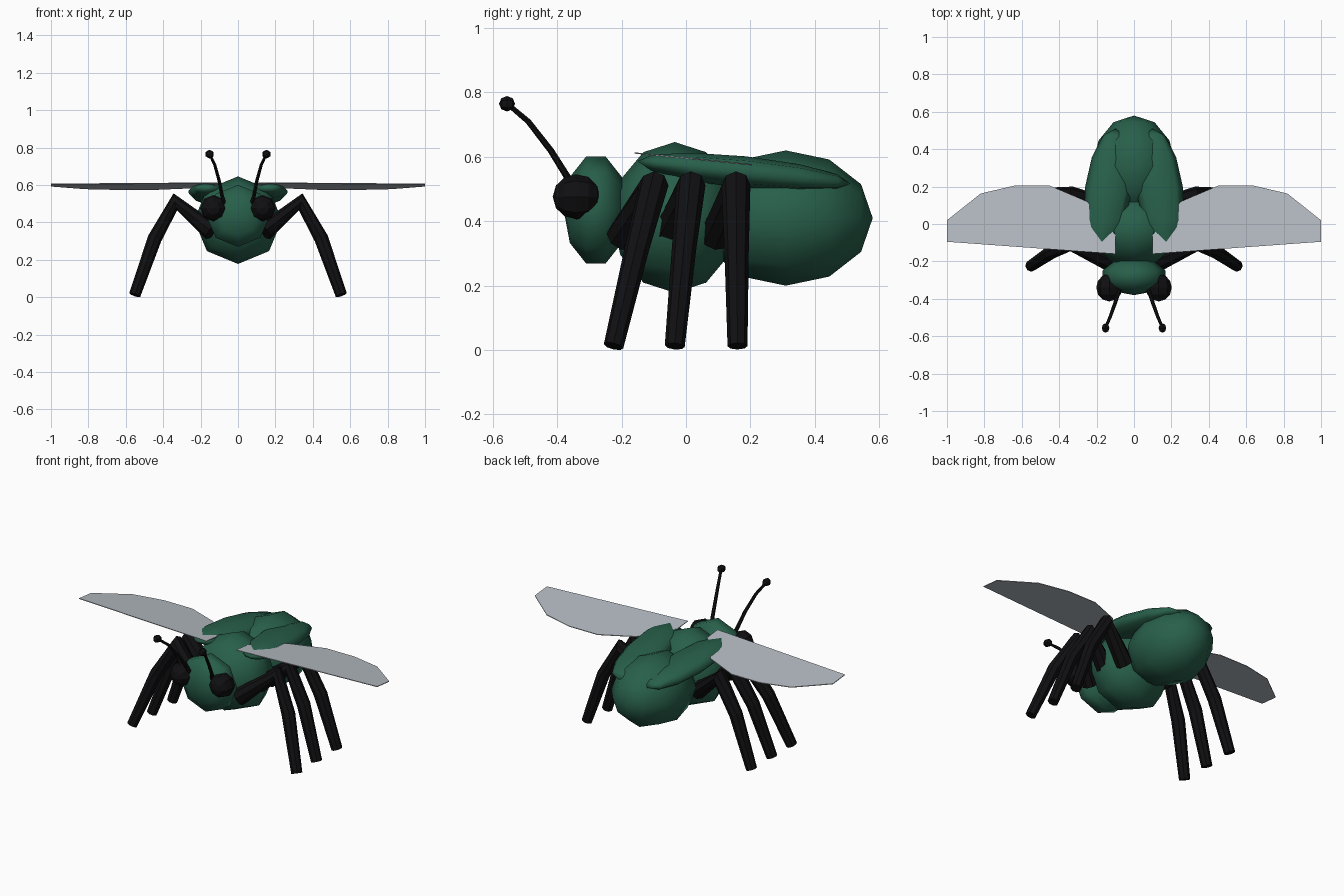
import bpy, bmesh, math
from mathutils import Vector, Matrix, Euler

if "Cube" in bpy.data.objects:
    bpy.data.objects.remove(bpy.data.objects["Cube"])


def material(name, rgb):
    m = bpy.data.materials.new(name)
    m.diffuse_color = (*rgb, 1.0)
    m.use_nodes = True
    m.node_tree.nodes["Principled BSDF"].inputs["Base Color"].default_value = m.diffuse_color
    return m


GREEN = material("shell green", (0.021, 0.115, 0.070))
BLACK = material("glossy black", (0.005, 0.005, 0.006))
GREY = material("wing grey", (0.47, 0.51, 0.55))


def finish(bm, name, mat, smooth=True):
    bmesh.ops.recalc_face_normals(bm, faces=bm.faces)
    me = bpy.data.meshes.new(name)
    bm.to_mesh(me)
    bm.free()
    me.materials.append(mat)
    for p in me.polygons:
        p.use_smooth = smooth
    ob = bpy.data.objects.new(name, me)
    bpy.context.collection.objects.link(ob)
    return ob


def ellipsoid(name, mat, centre, radii, segs=8, rings=6, rot=(0, 0, 0), smooth=True):
    """Low-poly ellipsoid with its poles on the y axis."""
    bm = bmesh.new()
    bmesh.ops.create_uvsphere(bm, u_segments=segs, v_segments=rings, radius=1)
    bm.transform(Matrix.Translation(centre) @ Euler(rot).to_matrix().to_4x4()
                 @ Matrix.Diagonal((*radii, 1)) @ Matrix.Rotation(math.pi / 2, 4, 'X'))
    return finish(bm, name, mat, smooth)


def tube(name, mat, points, radii, sides=8):
    """Tapered tube along a path, closed at both ends."""
    pts = [Vector(p) for p in points]
    bm = bmesh.new()
    loops = []
    for i, p in enumerate(pts):
        t_in = (p - pts[i - 1]).normalized() if i else Vector()
        t_out = (pts[i + 1] - p).normalized() if i < len(pts) - 1 else Vector()
        t = (t_in + t_out).normalized()
        u = Vector((0, 1, 0)) - t * t.y
        u.normalize()
        v = t.cross(u)
        loops.append([bm.verts.new(p + radii[i] * (u * math.cos(a) + v * math.sin(a)))
                      for a in (2 * math.pi * k / sides for k in range(sides))])
    for a, b in zip(loops, loops[1:]):
        for k in range(sides):
            j = (k + 1) % sides
            bm.faces.new((a[k], a[j], b[j], b[k]))
    bm.faces.new(loops[0])
    bm.faces.new(loops[-1])
    return finish(bm, name, mat, smooth=False)


# Body segments
ellipsoid("abdomen", GREEN, (0, 0.31, 0.41), (0.22, 0.27, 0.21))
ellipsoid("thorax", GREEN, (0, -0.035, 0.412), (0.235, 0.195, 0.234))
ellipsoid("head", GREEN, (0, -0.28, 0.435), (0.178, 0.1, 0.174), rings=5)

# hip y, knee y, foot y for each leg pair
LEGS = {"front": (-0.20, -0.10, -0.225),
        "middle": (-0.06, 0.015, -0.035),
        "rear": (0.09, 0.155, 0.16)}

for side, s in (("left", -1), ("right", 1)):
    # Eyes
    ellipsoid(f"eye_{side}", BLACK, (s * 0.132, -0.34, 0.476), (0.07, 0.074, 0.07), smooth=False)

    # Antennae with round tips
    tube(f"antenna_{side}", BLACK,
         [(s * 0.065, -0.34, 0.48), (s * 0.085, -0.37, 0.54), (s * 0.1, -0.42, 0.62),
          (s * 0.125, -0.49, 0.71), (s * 0.152, -0.555, 0.765)],
         [0.012, 0.011, 0.01, 0.009, 0.008], sides=6)
    ellipsoid(f"antenna_tip_{side}", BLACK, (s * 0.152, -0.556, 0.765),
              (0.024, 0.025, 0.024), segs=6, rings=4, smooth=False)

    # Legs
    for pair, (hip, knee, foot) in LEGS.items():
        mid = knee + (foot - knee) * 0.42
        tube(f"{pair}_leg_{side}", BLACK,
             [(s * 0.14, hip, 0.35), (s * 0.335, knee, 0.51),
              (s * 0.445, mid, 0.315), (s * 0.552, foot, 0.012)],
             [0.05, 0.046, 0.038, 0.031])

    # Wing cases, flattened and sloping to the rear
    ellipsoid(f"wing_case_{side}", GREEN, (s * 0.138, 0.18, 0.552), (0.125, 0.335, 0.05),
              rot=(math.radians(-6), 0, s * math.radians(7)))

    # Spread flight wings: thin plates tilted down to the rear
    outline = [(0.1, -0.16), (1.0, -0.095), (1.0, 0.02), (0.82, 0.163),
               (0.64, 0.205), (0.45, 0.205), (0.25, 0.12), (0.1, -0.06)]
    bm = bmesh.new()
    face = bm.faces.new([bm.verts.new((s * x, y, 0.594 - 0.1 * y)) for x, y in outline])
    ext = bmesh.ops.extrude_face_region(bm, geom=[face])
    bmesh.ops.translate(bm, vec=(0, 0, 0.004),
                        verts=[g for g in ext["geom"] if isinstance(g, bmesh.types.BMVert)])
    finish(bm, f"wing_{side}", GREY, smooth=False)
